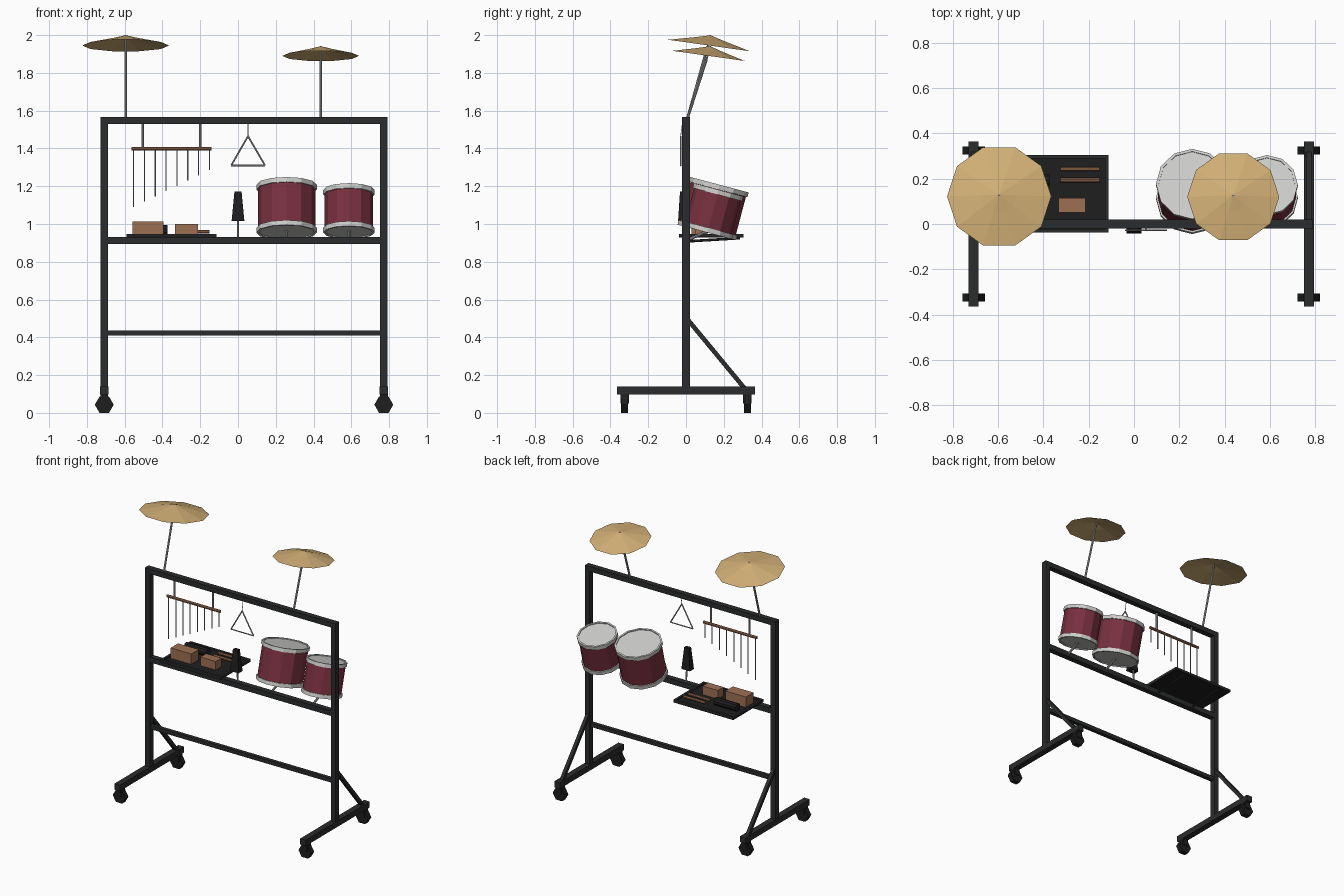
import bpy, bmesh, math
from mathutils import Vector, Matrix

if "Cube" in bpy.data.objects:
    bpy.data.objects.remove(bpy.data.objects["Cube"])


def material(name, rgb):
    m = bpy.data.materials.new(name)
    m.diffuse_color = (*rgb, 1)
    m.use_nodes = True
    m.node_tree.nodes["Principled BSDF"].inputs["Base Color"].default_value = m.diffuse_color
    return m


FRAME = material("dark frame", (0.024, 0.025, 0.026))
BLACK = material("black", (0.013, 0.013, 0.014))
WOOD = material("wood", (0.34, 0.16, 0.085))
BRASS = material("brass", (0.64, 0.43, 0.18))
RED = material("drum red", (0.19, 0.03, 0.05))
HEAD = material("drum head", (0.62, 0.62, 0.61))
METAL = material("metal", (0.42, 0.42, 0.43))


def finish(name, bm, mat):
    bmesh.ops.recalc_face_normals(bm, faces=bm.faces[:])
    me = bpy.data.meshes.new(name)
    bm.to_mesh(me)
    bm.free()
    me.materials.append(mat)
    ob = bpy.data.objects.new(name, me)
    bpy.context.collection.objects.link(ob)
    return ob


def box(name, x, y, z, mat, taper=1.0):
    """Box from (min, max) ranges; taper scales the top."""
    bm = bmesh.new()
    bmesh.ops.create_cube(bm, size=1)
    for v in bm.verts:
        k = taper if v.co.z > 0 else 1
        v.co = Vector([(r[0] + r[1]) / 2 + c * (r[1] - r[0]) * s
                       for r, c, s in zip((x, y, z), v.co, (k, k, 1))])
    return finish(name, bm, mat)


def rod(name, a, b, r, mat, sides=8, turn=0.0):
    """Cylinder between two points."""
    a, b = Vector(a), Vector(b)
    d = b - a
    rot = d.to_track_quat('Z', 'Y').to_matrix().to_4x4()
    bm = bmesh.new()
    bmesh.ops.create_cone(bm, cap_ends=True, segments=sides, radius1=r, radius2=r, depth=d.length,
                          matrix=Matrix.Translation((a + b) / 2) @ rot @ Matrix.Rotation(turn, 4, 'Z'))
    return finish(name, bm, mat)


def lathe(name, profile, sides, matrix, mat, closed=False):
    """Spin an (r, z) profile around local z."""
    bm = bmesh.new()
    vs = [bm.verts.new((r, 0, z)) for r, z in profile]
    edges = [bm.edges.new(p) for p in zip(vs, vs[1:])]
    if closed:
        edges.append(bm.edges.new((vs[-1], vs[0])))
    bmesh.ops.spin(bm, geom=vs + edges, cent=(0, 0, 0), axis=(0, 0, 1),
                   angle=2 * math.pi, steps=sides)
    bmesh.ops.remove_doubles(bm, verts=bm.verts[:], dist=1e-4)
    ob = finish(name, bm, mat)
    ob.data.transform(matrix)
    return ob


# Rolling frame: posts, feet, braces, casters
for side, px in (("left", -0.708), ("right", 0.772)):
    box(side + "_post", (px - .019, px + .019), (-.02, .02), (.12, 1.566), FRAME)
    box(side + "_foot", (px - .022, px + .022), (-.365, .365), (.098, .14), FRAME)
    rod(side + "_brace", (px, .0, .505), (px, .31, .13), .017, FRAME, 4, math.pi / 4)
    for end, cy in (("front", -.325), ("back", .325)):
        box(f"{side}_{end}_caster_fork", (px - .021, px + .021), (cy - .023, cy + .023),
            (.05, .1), BLACK)
        bm = bmesh.new()
        bmesh.ops.create_cone(bm, cap_ends=True, segments=6, radius1=.05, radius2=.05, depth=.036,
                              matrix=Matrix.Translation((px, cy, .0433))
                              @ Matrix.Rotation(math.pi / 2, 4, 'X'))
        # make the hexagon rest on a flat side with points left and right
        if min(v.co.z for v in bm.verts) < -.003:
            bmesh.ops.rotate(bm, verts=bm.verts[:], cent=(px, cy, .0433),
                             matrix=Matrix.Rotation(math.pi / 6, 3, 'Y'))
        finish(f"{side}_{end}_wheel", bm, BLACK)

# Cross bars
box("top_bar", (-.727, .791), (-.02, .02), (1.53, 1.566), FRAME)
box("middle_bar", (-.7, .765), (-.02, .02), (.893, .93), FRAME)
box("lower_bar", (-.7, .765), (-.014, .014), (.41, .437), FRAME)

# Cymbals on leaning stands
for side, cx, cy, cz, r, h in (("left", -.595, .122, 1.945, .23, .055),
                               ("right", .438, .12, 1.89, .203, .052)):
    m = Matrix.Translation((cx, cy, cz)) @ Matrix.Rotation(math.radians(-8), 4, 'X')
    lathe(side + "_cymbal", [(r, 0), (r * .35, h * .62), (0, h), (0, h - .004),
                             (r * .35, h * .62 - .004)], 10, m, BRASS, True)
    rod(side + "_cymbal_stand", (cx, .005, 1.55), (cx, cy - .012, cz - .02), .007, METAL)
    rod(side + "_cymbal_tip", (cx, cy - .012, cz - .02), (cx, cy + .009, cz + h), .005, METAL)

# Drums: shell, hoops, heads and mounting rod
for side, cx, top_y, top_z, bot_y, bot_z, r in (
        ("large", .257, .177, 1.208, .11, .955, .16),
        ("small", .587, .173, 1.181, .112, .955, .136)):
    bot, top = Vector((cx, bot_y, bot_z)), Vector((cx, top_y, top_z))
    n = (top - bot).length
    m = Matrix.Translation(bot) @ Matrix.Rotation(-math.atan2(top_y - bot_y, top_z - bot_z), 4, 'X')
    s = r - .008
    lathe(side + "_drum_shell", [(s, .01), (s, n - .01)], 12, m, RED)
    for end, z0, zh in (("bottom", 0, .006), ("top", n - .026, n - .006)):
        lathe(f"{side}_drum_{end}_hoop", [(s - .004, z0), (r, z0), (r, z0 + .026),
                                          (s - .004, z0 + .026)], 12, m, METAL if end == "x" else HEAD, True)
        lathe(f"{side}_drum_{end}_head", [(0, zh), (s, zh)], 12, m, HEAD)
    rod(side + "_drum_mount", (cx, 0, .912), (cx, bot_y, bot_z + .006), .008, METAL)

# Bar chimes
rod("chime_bar", (-.565, 0, 1.398), (-.14, 0, 1.398), .01, WOOD, 8, math.pi / 8)
for x in (-.505, -.2):
    rod("chime_hanger", (x, 0, 1.54), (x, 0, 1.4), .007, METAL)
for i in range(8):
    x = -.553 + i * .0574
    rod(f"chime_{i + 1}", (x, 0, 1.395), (x, 0, 1.09 + i * .0279), .0035, METAL, 6)

# Triangle on its string
corners = [(.053, -.028, 1.465), (.143, -.028, 1.31), (-.036, -.028, 1.31)]
for i in range(3):
    rod(f"triangle_side_{i + 1}", corners[i], corners[(i + 1) % 3], .0045, METAL, 6)
rod("triangle_string", (.053, -.018, 1.54), corners[0], .002, METAL, 5)

# Cowbell on a rod
rod("cowbell_rod", (0, 0, .92), (0, -.012, 1.05), .006, METAL)
box("cowbell", (-.034, .034), (-.042, .004), (1.015, 1.172), BLACK, .55)

# Tray with raised rim and support arms
X0, X1, Y0, Y1 = -.59, -.113, -.038, .305
box("tray_floor", (X0, X1), (Y0, Y1), (.928, .938), BLACK)
for i, (x, y) in enumerate((((X0, X1), (Y0, Y0 + .016)), ((X0, X1), (Y1 - .016, Y1)),
                            ((X0, X0 + .016), (Y0, Y1)), ((X1 - .016, X1), (Y0, Y1)))):
    box(f"tray_rim_{i + 1}", x, y, (.93, .948), FRAME)
for x in (-.5, -.2):
    rod("tray_arm", (x, .005, .908), (x, .285, .925), .007, FRAME, 6)

# Hand percussion on the tray
box("large_wood_block", (-.558, -.394), (.03, .115), (.938, 1.013), WOOD)
box("small_wood_block", (-.334, -.213), (.05, .115), (.938, 1.0), WOOD)
for y in (.193, .243):
    rod("clave", (-.325, y, .958), (-.152, y, .958), .01, WOOD, 8, math.pi / 8)
rod("shaker", (-.55, .195, .966), (-.374, .195, .966), .028, BLACK, 10)
